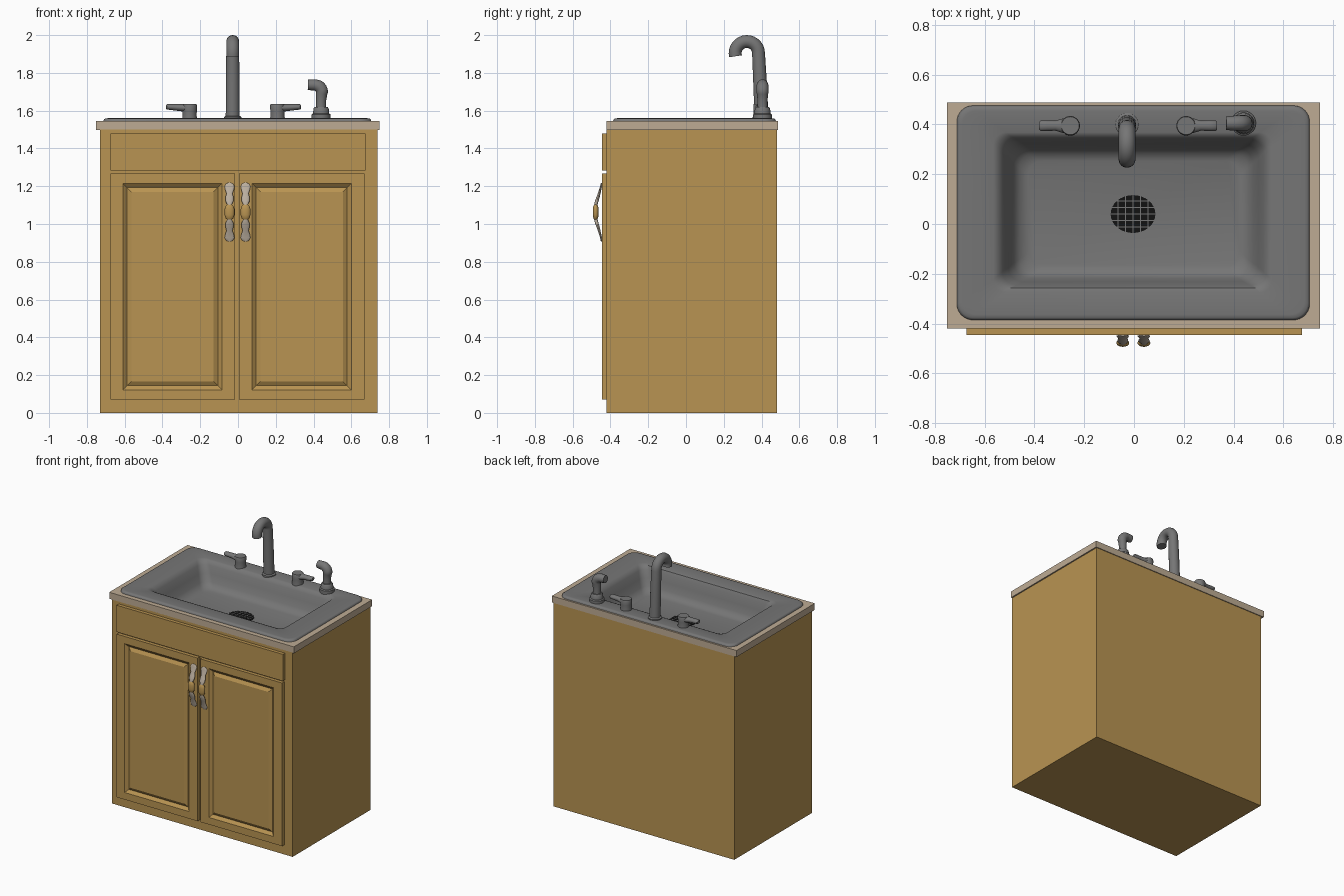
import bpy, bmesh, math
from mathutils import Vector as V

if "Cube" in bpy.data.objects:
    bpy.data.objects.remove(bpy.data.objects["Cube"])


def mat(name, r, g, b):
    m = bpy.data.materials.new(name)
    m.diffuse_color = (r, g, b, 1)
    m.use_nodes = True
    m.node_tree.nodes["Principled BSDF"].inputs["Base Color"].default_value = m.diffuse_color
    return m


WOOD = mat("wood", 0.485, 0.296, 0.084)
STONE = mat("beige_countertop", 0.515, 0.41, 0.295)
STEEL = mat("grey_steel", 0.18, 0.18, 0.18)
DARK = mat("black_drain", 0.006, 0.006, 0.006)
PEWTER = mat("pale_handle_metal", 0.50, 0.43, 0.35)


def loft(name, loops, m, cap0=True, cap1=True, smooth=True, recalc=True, ring_closed=False):
    """Skin a list of equal-length closed loops."""
    bm = bmesh.new()
    rows = [[bm.verts.new(p) for p in lp] for lp in loops]
    n = len(rows[0])
    pairs = list(zip(rows, rows[1:]))
    if ring_closed:
        pairs.append((rows[-1], rows[0]))
    for a, b in pairs:
        for i in range(n):
            j = (i + 1) % n
            bm.faces.new((a[i], a[j], b[j], b[i]))
    if cap0:
        bm.faces.new(rows[0][::-1])
    if cap1:
        bm.faces.new(rows[-1])
    bmesh.ops.remove_doubles(bm, verts=bm.verts[:], dist=1e-5)
    if recalc:
        bmesh.ops.recalc_face_normals(bm, faces=bm.faces[:])
    me = bpy.data.meshes.new(name)
    bm.to_mesh(me)
    bm.free()
    me.materials.append(m)
    if smooth:
        me.shade_smooth()
        me.set_sharp_from_angle(angle=math.radians(40))
    ob = bpy.data.objects.new(name, me)
    bpy.context.collection.objects.link(ob)
    return ob


def rrect(x0, x1, y0, y1, r, z, k=8):
    """Rounded rectangle, counter-clockwise from above."""
    pts = []
    for q, (cx, cy) in enumerate([(x1 - r, y1 - r), (x0 + r, y1 - r), (x0 + r, y0 + r), (x1 - r, y0 + r)]):
        for i in range(k + 1):
            a = math.pi / 2 * (q + i / k)
            pts.append((cx + r * math.cos(a), cy + r * math.sin(a), z))
    return pts


def rect_front(x0, x1, z0, z1, y, d=0.0):
    x0, x1, z0, z1 = x0 + d, x1 - d, z0 + d, z1 - d
    return [(x0, y, z0), (x1, y, z0), (x1, y, z1), (x0, y, z1)]


def tube(name, path, radii, m, u=(1, 0, 0), n=24):
    """Sweep an ellipse (radius along u, radius across) on a planar path."""
    path = [V(p) for p in path]
    u = V(u)
    loops = []
    for i, p in enumerate(path):
        t = (path[min(i + 1, len(path) - 1)] - path[max(i - 1, 0)]).normalized()
        v = t.cross(u).normalized()
        r = radii[i] if isinstance(radii, list) else radii
        ru, rv = r if isinstance(r, tuple) else (r, r)
        loops.append([p + u * ru * math.cos(2 * math.pi * k / n) + v * rv * math.sin(2 * math.pi * k / n)
                      for k in range(n)])
    return loft(name, loops, m)


def box(name, x0, x1, y0, y1, z0, z1, m):
    return loft(name, [rect_front(x0, x1, z0, z1, y) for y in (y0, y1)], m, smooth=False)


# cabinet, open at the top for the basin
loft("cabinet", [[(-0.73, -0.42, z), (0.738, -0.42, z), (0.738, 0.482, z), (-0.73, 0.482, z)]
                 for z in (0, 1.5)], WOOD, cap1=False, smooth=False)
box("drawer_front", -0.674, 0.676, -0.445, -0.42, 1.284, 1.48, WOOD)

# doors with a grooved panel
for side, x0, x1, p0, p1 in (("left", -0.674, -0.016, -0.61, -0.085), ("right", 0.006, 0.67, 0.074, 0.6)):
    outer = (x0, x1, 0.07, 1.268)
    panel = (p0, p1, 0.122, 1.215)
    loft(side + "_door", [rect_front(*outer, -0.42), rect_front(*outer, -0.445),
                          rect_front(*panel, -0.445), rect_front(*panel, -0.427, 0.022),
                          rect_front(*panel, -0.441, 0.045)], WOOD, smooth=False)

# door pulls: bowed strip with leaf-shaped ends and a bead grip
half = [(0.155, 0.006, 0.003, -0.447), (0.15, 0.019, 0.004, -0.448), (0.135, 0.026, 0.005, -0.45),
        (0.115, 0.022, 0.006, -0.455), (0.098, 0.016, 0.007, -0.46), (0.08, 0.021, 0.008, -0.465),
        (0.06, 0.022, 0.009, -0.472), (0.04, 0.013, 0.009, -0.477)]
rows = half + [(-a, b, c, d) for a, b, c, d in half[::-1]]
for side, x in (("left", -0.045), ("right", 0.04)):
    tube(side + "_pull", [(x, d, 1.063 + a) for a, b, c, d in rows],
         [(b, c) for a, b, c, d in rows], PEWTER, n=16)
    tube(side + "_pull_grip", [(x, -0.478, 1.063 + h) for h in (-0.04, -0.032, -0.015, 0.015, 0.032, 0.04)],
         [(r, r * 0.6) for r in (0.012, 0.021, 0.026, 0.026, 0.021, 0.012)], WOOD, n=16)

# countertop frame with the basin cutout
top_in = (-0.61, 0.6, -0.31, 0.4, 0.04)
top_out = (-0.752, 0.748, -0.42, 0.488, 0.0)
loft("countertop", [rrect(*top_in, 1.497), rrect(*top_out, 1.497), rrect(*top_out, 1.545),
                    rrect(*top_in, 1.545)], STONE, cap0=False, cap1=False, smooth=False, ring_closed=True)

# sink: rim rolling into the basin
loft("sink_basin", [
    rrect(-0.712, 0.706, -0.386, 0.476, 0.065, 1.544),
    rrect(-0.710, 0.704, -0.384, 0.474, 0.064, 1.553),
    rrect(-0.703, 0.697, -0.377, 0.467, 0.060, 1.559),
    rrect(-0.690, 0.684, -0.364, 0.454, 0.055, 1.560),
    rrect(-0.565, 0.555, -0.275, 0.368, 0.050, 1.559),
    rrect(-0.547, 0.537, -0.258, 0.354, 0.050, 1.553),
    rrect(-0.528, 0.520, -0.246, 0.340, 0.055, 1.530),
    rrect(-0.505, 0.500, -0.232, 0.322, 0.060, 1.480),
    rrect(-0.482, 0.478, -0.217, 0.303, 0.060, 1.430),
    rrect(-0.460, 0.458, -0.200, 0.284, 0.060, 1.403),
    rrect(-0.425, 0.425, -0.170, 0.255, 0.060, 1.390)], STEEL, cap0=False, recalc=False)

# drain with a strainer grid
DX, DY, DZ, RX, RY = -0.004, 0.04, 1.390, 0.09, 0.076
tube("drain", [(DX, DY, DZ - 0.004), (DX, DY, DZ + 0.004)], (RX, RY), DARK, n=32)
for i in range(-2, 3):
    o = i * 0.03
    h = RY * math.sqrt(1 - (o / RX) ** 2)
    box("strainer_bar", DX + o - 0.002, DX + o + 0.002, DY - h, DY + h, DZ, DZ + 0.006, STEEL)
    o = i * 0.026
    h = RX * math.sqrt(1 - (o / RY) ** 2)
    box("strainer_bar", DX - h, DX + h, DY + o - 0.002, DY + o + 0.002, DZ, DZ + 0.006, STEEL)

# gooseneck faucet
FX = -0.028
tube("faucet_base", [(FX, 0.4, z) for z in (1.55, 1.566, 1.572)], [0.047, 0.047, 0.038], STEEL)
arc = [math.radians(a) for a in range(0, 196, 13)]
path = [(FX, 0.4, 1.56), (FX, 0.392, 1.75)]
path += [(FX, 0.322 + 0.062 * math.cos(a), 1.904 + 0.062 * math.sin(a)) for a in arc]
tube("faucet_spout", path, [0.037, 0.036] + [0.034] * len(arc), STEEL)

# lever taps
for side, cx, s in (("left", -0.256, -1), ("right", 0.209, 1)):
    tube(side + "_tap_body", [(cx, 0.395, z) for z in (1.55, 1.575, 1.6, 1.628, 1.635)],
         [0.040, 0.037, 0.038, 0.039, 0.036], STEEL)
    tube(side + "_tap_lever", [(cx + s * d, 0.395, z) for d, z in
                               ((0, 1.615), (0.03, 1.615), (0.06, 1.617), (0.095, 1.619), (0.119, 1.62), (0.125, 1.62))],
         [(0.034, 0.020), (0.029, 0.020), (0.020, 0.018), (0.021, 0.016), (0.021, 0.014), (0.015, 0.010)],
         STEEL, u=(0, 1, 0))

# side sprayer
SX, SY = 0.44, 0.405
tube("sprayer_base", [(SX, SY, z) for z in (1.55, 1.58, 1.586, 1.612, 1.62)],
     [0.05, 0.05, 0.043, 0.04, 0.034], STEEL)
bend = [math.radians(a) for a in range(0, 91, 15)]
path = [(SX, SY, 1.61), (SX, SY, 1.65), (SX + 0.003, SY, 1.69)]
path += [(SX - 0.037 + 0.042 * math.cos(a), SY, 1.698 + 0.038 * math.sin(a)) for a in bend]
path += [(0.37, SY, 1.737)]
tube("sprayer_head", path, [0.027, 0.026, 0.03] + [0.032] * 5 + [0.030] * 2 + [0.027], STEEL, u=(0, 1, 0))
